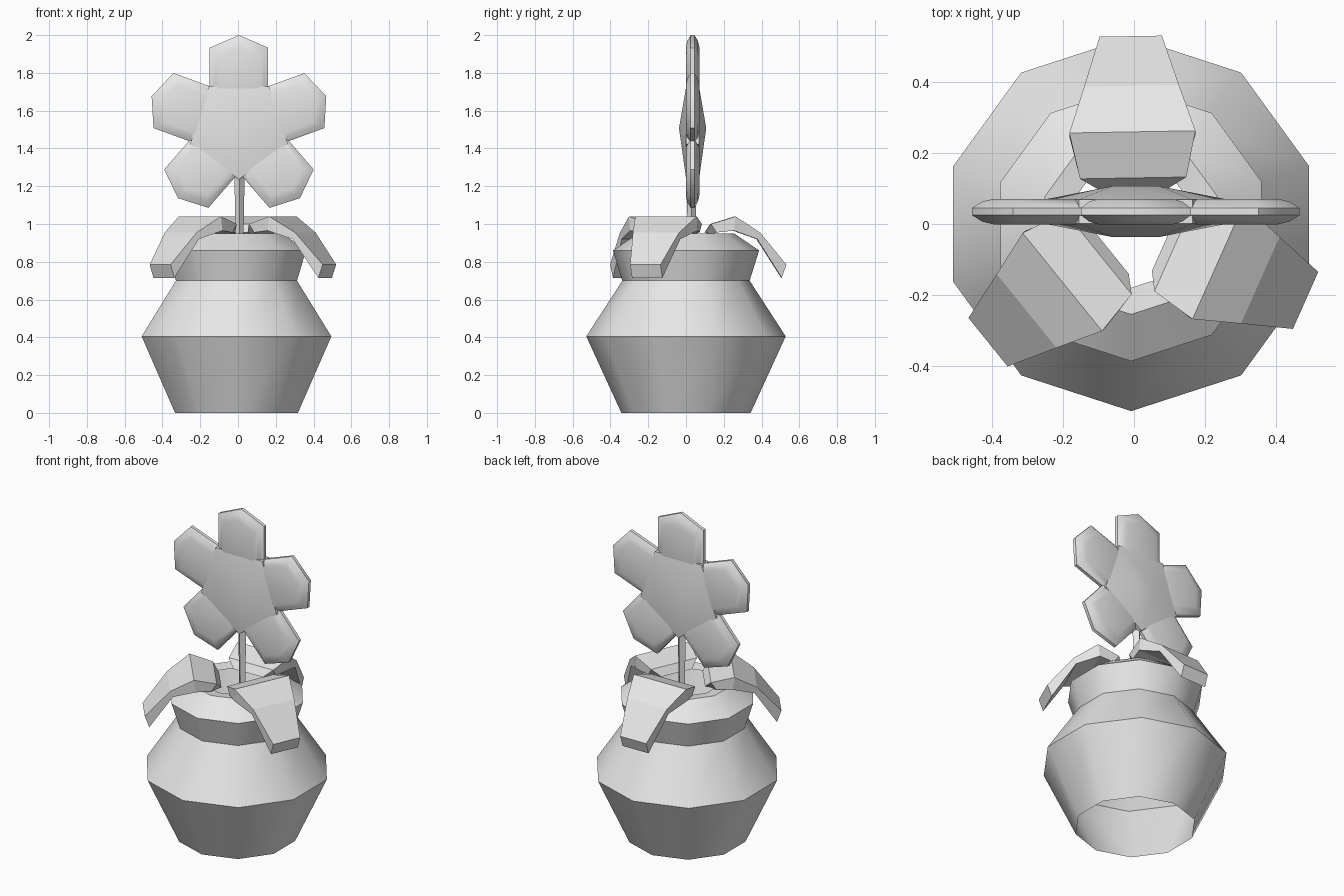
import bpy, bmesh
from math import sin, cos, radians, tau
from mathutils import Vector, Matrix

cube = bpy.data.objects.get("Cube")
if cube:
    bpy.data.objects.remove(cube)

grey = bpy.data.materials.new("plain_grey")
grey.use_nodes = True
grey.diffuse_color = (0.8, 0.8, 0.8, 1)
grey.node_tree.nodes["Principled BSDF"].inputs["Base Color"].default_value = (0.8, 0.8, 0.8, 1)


def finish(name, bm, angle):
    """Turn a bmesh into a shaded object."""
    mesh = bpy.data.meshes.new(name)
    bm.to_mesh(mesh)
    bm.free()
    mesh.materials.append(grey)
    obj = bpy.data.objects.new(name, mesh)
    bpy.context.collection.objects.link(obj)
    bpy.ops.object.select_all(action="DESELECT")
    bpy.context.view_layer.objects.active = obj
    obj.select_set(True)
    bpy.ops.object.shade_smooth_by_angle(angle=radians(angle))
    return obj


def loft(name, rings, angle, capped=True, matrix=None):
    """Skin a row of matching closed rings."""
    bm = bmesh.new()
    rows = [[bm.verts.new(p) for p in ring] for ring in rings]
    n = len(rows[0])
    for low, high in zip(rows, rows[1:]):
        for i in range(n):
            j = (i + 1) % n
            bm.faces.new((low[i], low[j], high[j], high[i]))
    if capped:
        bm.faces.new(rows[0][::-1])
        bm.faces.new(rows[-1])
        bmesh.ops.recalc_face_normals(bm, faces=bm.faces)
    if matrix:
        bm.transform(matrix)
    return finish(name, bm, angle)


def circle(radius, z, sides, x=0.0, y=0.0):
    return [(x + radius * sin(tau * i / sides), y - radius * cos(tau * i / sides), z)
            for i in range(sides)]


# Pot: open ten-sided shell
pot_profile = [(0.342, 0), (0.528, 0.405), (0.337, 0.70), (0.387, 0.86),
               (0.255, 0.95), (0.18, 0.94)]
loft("pot", [circle(r, z, 10, x=-0.008) for r, z in pot_profile], 40, capped=False)

# Stem: slim four-sided rod
loft("stem", [circle(r, z, 4, x=0.008, y=0.03) for r, z in ((0.02, 0.88), (0.028, 1.3))], 30)

# Leaves: top radius, top height, bottom radius, bottom height, half width
leaf_sections = [(0.10, 0.955, 0.135, 0.945, 0.10), (0.13, 1.0, 0.16, 0.955, 0.15),
                 (0.26, 1.04, 0.25, 0.965, 0.178), (0.39, 0.955, 0.375, 0.92, 0.134),
                 (0.53, 0.785, 0.505, 0.715, 0.088)]
leaf_rings = [[(rt, -w, zt), (rt, w, zt), (rb, w, zb), (rb, -w, zb)]
              for rt, zt, rb, zb, w in leaf_sections]
for side, turn in (("back", 91), ("left", -24), ("right", 219)):
    loft(side + "_leaf", leaf_rings, 15,
         matrix=Matrix.Rotation(radians(turn), 4, "Z"))

# Petals: pointed slabs with rounded rims
flower = Matrix.Translation((0.005, 0.035, 1.508))
outline = [(-0.155, 0.14), (0.155, 0.14), (0.155, 0.425), (0, 0.492), (-0.155, 0.425)]
middle = Vector((0, 0.29))


def petal_ring(depth, shrink):
    ring = []
    for p in outline:
        q = middle + (Vector(p) - middle) * shrink
        ring.append((q.x, depth, q.y))
    return ring


petal_rings = [petal_ring(d, s) for d, s in ((-0.036, 0.68), (-0.028, 0.85), (-0.01, 1),
                                             (0.01, 1), (0.028, 0.85), (0.036, 0.68))]
for number, turn in enumerate((0, 70, 139, -139, -70), 1):
    loft(f"petal_{number}", petal_rings, 50,
         matrix=flower @ Matrix.Rotation(radians(turn), 4, "Y"))

# Flower centre: five-sided lens with a short ridge on both faces
bm = bmesh.new()
for sign in (-1, 1):
    for i in range(5):
        a = tau * (i + 0.5) / 5
        bm.verts.new((0.272 * sin(a), sign * 0.034, 0.272 * cos(a)))
    for x in (-0.065, 0.065):
        bm.verts.new((x, sign * 0.072, 0))
bmesh.ops.convex_hull(bm, input=bm.verts)
bmesh.ops.recalc_face_normals(bm, faces=bm.faces)
bm.transform(flower)
finish("flower_centre", bm, 40)
